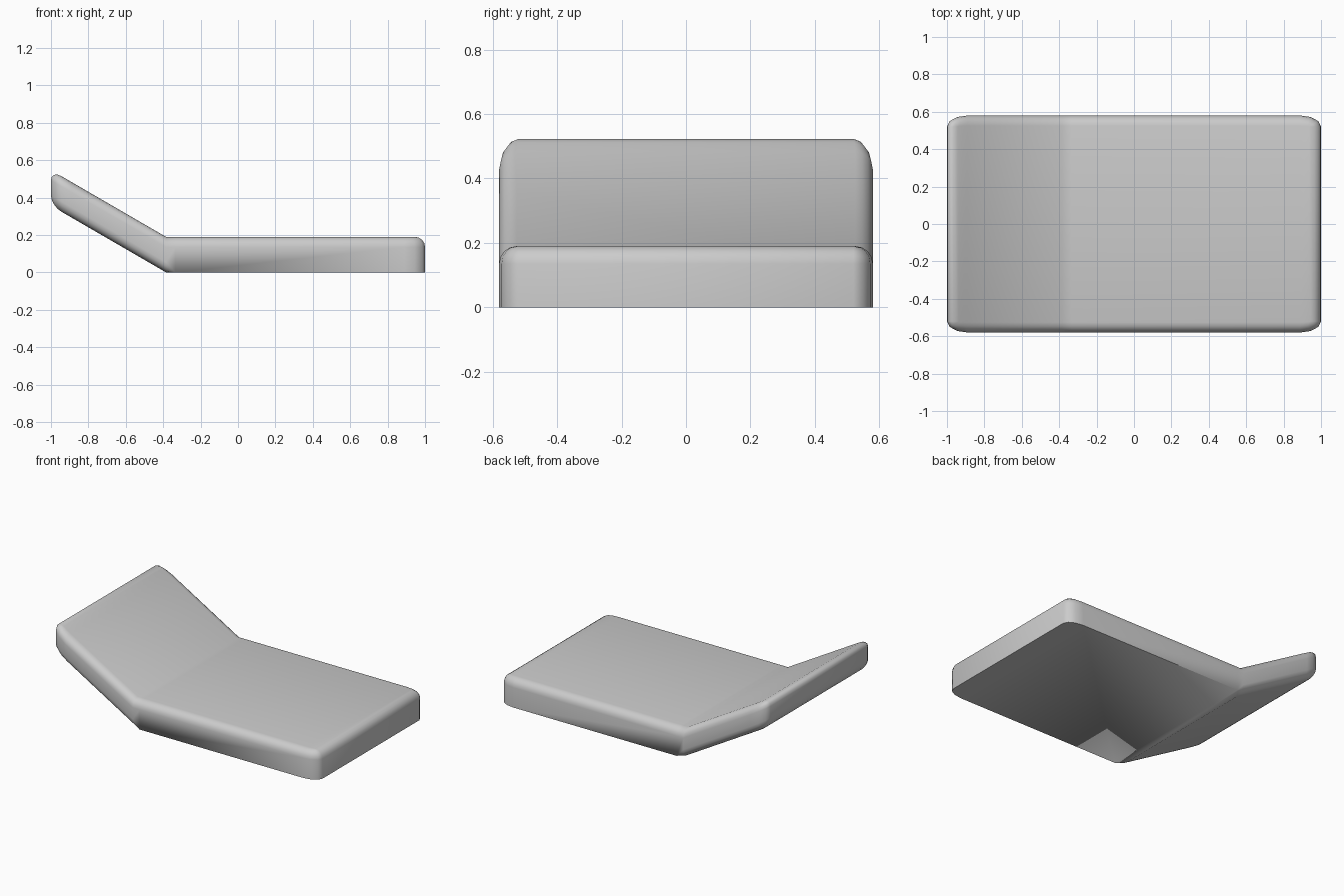
import bpy, bmesh
from math import sin, cos, pi, radians

cube = bpy.data.objects.get("Cube")
if cube:
    bpy.data.objects.remove(cube, do_unlink=True)

HALF_X, HALF_Y, THICK = 1.0, 0.58, 0.19
CORNER_X, CORNER_Y = 0.11, 0.06      # footprint corner radii
HINGE, SLOPE = -0.385, 0.58          # where the backrest starts and how steeply it rises
ROUND, SEGS = 0.055, 4               # edge rounding


def lift(x):
    return max(0.0, HINGE - x) * SLOPE


def side_points(inset, flat_inset):
    """Outline of the +y half, from the foot end to the head end."""
    pts = []
    for i in range(4):
        a = i * pi / 6
        pts.append((HALF_X - CORNER_X + (CORNER_X - flat_inset) * cos(a),
                    HALF_Y - CORNER_Y + (CORNER_Y - flat_inset) * sin(a)))
    pts += [(HINGE + 0.05, HALF_Y - flat_inset), (HINGE, HALF_Y - inset)]
    for i in range(3, -1, -1):
        a = i * pi / 6
        pts.append((-HALF_X + CORNER_X - (CORNER_X - inset) * cos(a),
                    HALF_Y - CORNER_Y + (CORNER_Y - inset) * sin(a)))
    return pts


bm = bmesh.new()


def ring(inset, z, flat_inset, flat_z):
    left = []
    right = []
    for x, y in side_points(inset, flat_inset):
        height = (z if x <= HINGE else flat_z) + lift(x)
        left.append(bm.verts.new((x, y, height)))
        right.append(bm.verts.new((x, -y, height)))
    return left, right


# Bottom rounding exists only under the raised backrest; the seat base stays sharp
rings = []
for i in range(SEGS + 1):
    a = i * pi / 2 / SEGS
    rings.append(ring(ROUND * (1 - sin(a)), ROUND * (1 - cos(a)), 0, 0))
for i in range(SEGS + 1):
    a = i * pi / 2 / SEGS
    inset, z = ROUND * (1 - cos(a)), THICK - ROUND * (1 - sin(a))
    rings.append(ring(inset, z, inset, z))

# Walls between the rings
for low, high in zip(rings, rings[1:]):
    a = low[0] + low[1][::-1]
    b = high[0] + high[1][::-1]
    for i in range(len(a)):
        j = (i + 1) % len(a)
        bm.faces.new((a[i], a[j], b[j], b[i]))

# Top and underside as strips across the width
for left, right in (rings[0], rings[-1]):
    for i in range(len(left) - 1):
        bm.faces.new((left[i], left[i + 1], right[i + 1], right[i]))

bmesh.ops.remove_doubles(bm, verts=bm.verts, dist=0.0001)
bmesh.ops.recalc_face_normals(bm, faces=bm.faces)
mesh = bpy.data.meshes.new("lounger_cushion")
bm.to_mesh(mesh)
bm.free()

cushion = bpy.data.objects.new("lounger_cushion", mesh)
bpy.context.collection.objects.link(cushion)

# Fabric colour
fabric = bpy.data.materials.new("light_grey_fabric")
fabric.use_nodes = True
grey = (0.6, 0.6, 0.6, 1)
fabric.diffuse_color = grey
fabric.node_tree.nodes["Principled BSDF"].inputs["Base Color"].default_value = grey
mesh.materials.append(fabric)

bpy.ops.object.select_all(action="DESELECT")
cushion.select_set(True)
bpy.context.view_layer.objects.active = cushion
bpy.ops.object.shade_smooth_by_angle(angle=radians(36))
